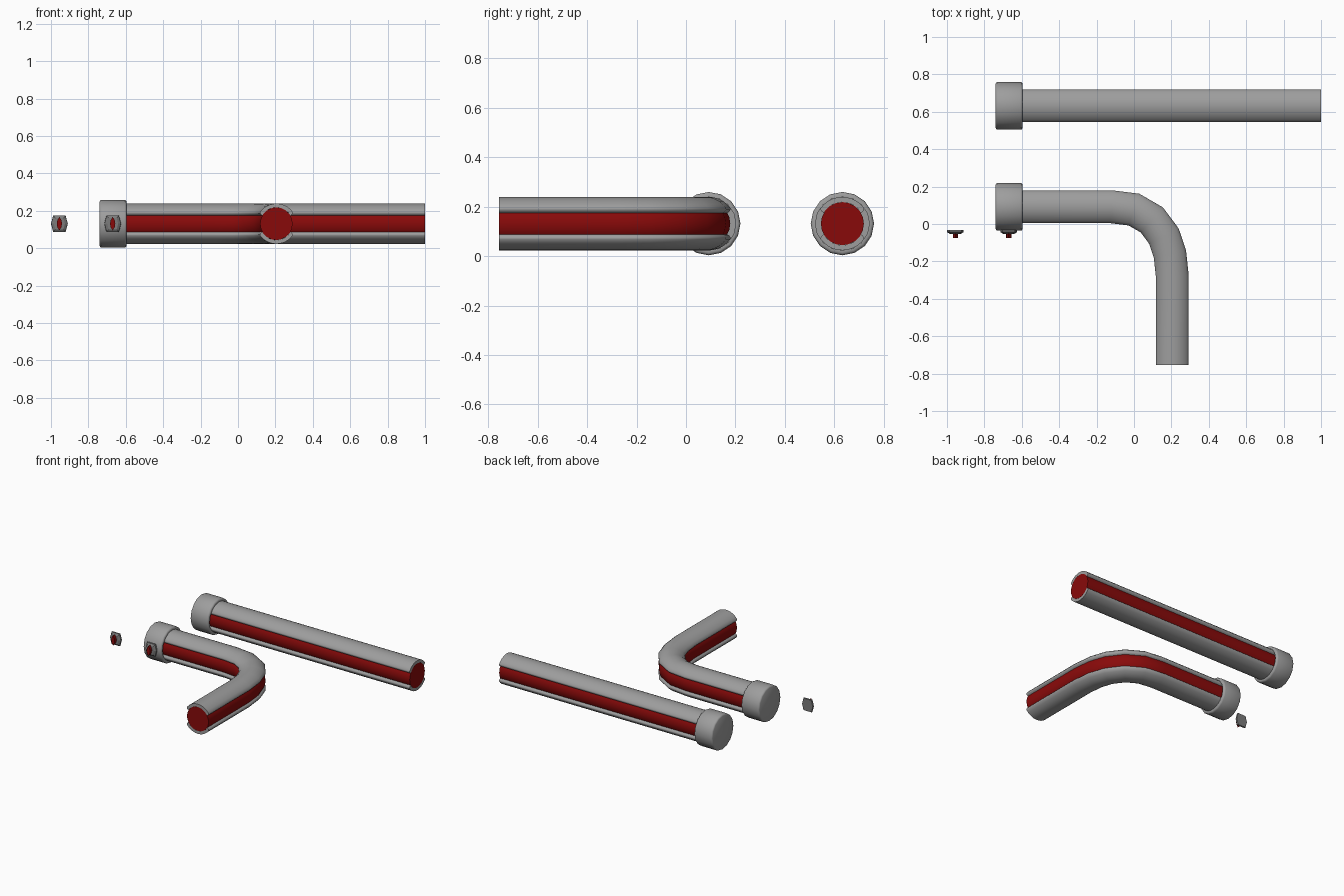
import bpy, bmesh
from math import radians, sin, cos, pi
from mathutils import Vector

if "Cube" in bpy.data.objects:
    bpy.data.objects.remove(bpy.data.objects["Cube"])

ZC = 0.131          # height of the tube axis
SIDES = 16


def material(name, r, g, b):
    m = bpy.data.materials.new(name)
    m.diffuse_color = (r, g, b, 1)
    m.use_nodes = True
    m.node_tree.nodes["Principled BSDF"].inputs["Base Color"].default_value = m.diffuse_color
    return m


red = material("red", 0.25, 0.003, 0.003)
grey = material("grey", 0.34, 0.34, 0.34)
dark = material("dark_grey", 0.2, 0.2, 0.2)


def finish(bm, name, mat, angle):
    bmesh.ops.recalc_face_normals(bm, faces=bm.faces[:])
    me = bpy.data.meshes.new(name)
    bm.to_mesh(me)
    bm.free()
    ob = bpy.data.objects.new(name, me)
    bpy.context.collection.objects.link(ob)
    me.materials.append(mat)
    bpy.ops.object.select_all(action='DESELECT')
    ob.select_set(True)
    bpy.context.view_layer.objects.active = ob
    bpy.ops.object.shade_smooth_by_angle(angle=radians(angle))
    return ob


def loft(rings, name, mat=grey, angle=40):
    """Skin closed rings of equal length and cap both ends."""
    bm = bmesh.new()
    vs = [[bm.verts.new(p) for p in r] for r in rings]
    n = len(vs[0])
    for a, b in zip(vs, vs[1:]):
        for i in range(n):
            j = (i + 1) % n
            bm.faces.new((a[i], a[j], b[j], b[i]))
    bm.faces.new(vs[0])
    bm.faces.new(vs[-1])
    return finish(bm, name, mat, angle)


def sweep(path, section, name, mat=grey, angle=40):
    """Sweep a (side, up) section along a flat path with mitred corners."""
    pts = [Vector(p) for p in path]
    rings = []
    for i, p in enumerate(pts):
        d0 = (pts[i] - pts[i - 1]).normalized() if i else None
        d1 = (pts[i + 1] - pts[i]).normalized() if i < len(pts) - 1 else None
        d0, d1 = d0 or d1, d1 or d0
        t = (d0 + d1).normalized()
        side = Vector((-t.y, t.x)) / t.dot(d0)
        rings.append([(p.x + side.x * s, p.y + side.y * s, ZC + u) for s, u in section])
    return loft(rings, name, mat, angle)


def polar(r, a):
    return (r * cos(radians(a)), r * sin(radians(a)))


def arc(r, a0, a1, n):
    return [polar(r, a0 + (a1 - a0) * i / n) for i in range(n + 1)]


def collar(y, name):
    # lathed end cap with softened rims and a shallow socket
    prof = [(-0.74, 0.118), (-0.736, 0.125), (-0.728, 0.128), (-0.607, 0.128),
            (-0.599, 0.125), (-0.595, 0.118), (-0.595, 0.109), (-0.62, 0.109)]
    rings = [[(x, y + r * cos(2 * pi * i / SIDES), ZC + r * sin(2 * pi * i / SIDES))
              for i in range(SIDES)] for x, r in prof]
    return loft(rings, name)


def handle(path, label):
    # red core, two half shells with rounded lips, and the end collar
    sweep(path, arc(0.087, 0, 360, 20)[:-1], label + "_core", red)
    upper = (arc(0.108, 36, 144, 10) + [polar(0.104, 147.5), polar(0.096, 149.5)]
             + arc(0.087, 150, 30, 10) + [polar(0.096, 30.5), polar(0.104, 32.5)])
    lower = [(s, -u) for s, u in upper]
    sweep(path, upper, label + "_upper_shell", angle=60)
    sweep(path, lower, label + "_lower_shell", angle=60)
    collar(path[0][1], label + "_collar")


def button(x, label):
    # chamfered hexagonal plate
    def hexa(y, k):
        h = [(0.045, 0), (0.033, 0.045), (-0.033, 0.045),
             (-0.045, 0), (-0.033, -0.045), (0.033, -0.045)]
        return [(x + a * k, y, ZC + b * k) for a, b in h]
    loft([hexa(-0.032, 0.96), hexa(-0.037, 1), hexa(-0.044, 0.97), hexa(-0.053, 0.66)],
         label + "_plate", dark, 15)

    # red pointed key on the plate
    def lens(y):
        h = [(0, 0.036), (0.011, 0.018), (0.014, 0), (0.011, -0.018),
             (0, -0.036), (-0.011, -0.018), (-0.014, 0), (-0.011, 0.018)]
        return [(x + a, y, ZC + b) for a, b in h]
    loft([lens(-0.045), lens(-0.074)], label + "_key", red, 25)


# straight tube
handle([(-0.70, 0.632), (1.0, 0.632)], "straight_tube")

# bent tube
handle([(-0.70, 0.092), (-0.12, 0.092), (0.0, 0.077), (0.095, 0.022),
        (0.16, -0.065), (0.192, -0.16), (0.205, -0.28), (0.205, -0.755)], "bent_tube")

# one button on the collar, one loose
button(-0.67, "collar_button")
button(-0.955, "loose_button")
